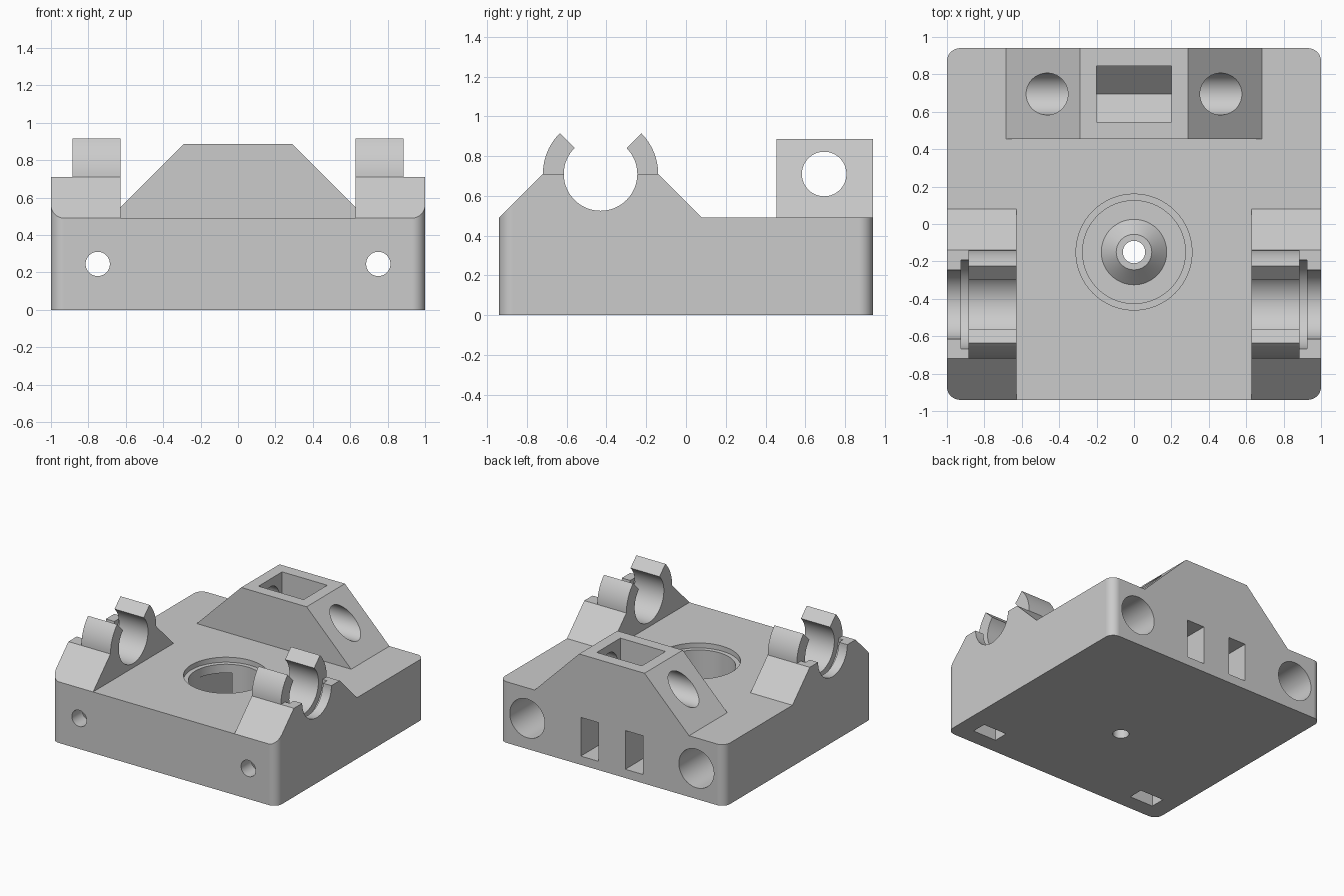
import bpy, bmesh
from math import sin, cos, pi, radians
from mathutils import Vector

cube = bpy.data.objects.get("Cube")
if cube:
    bpy.data.objects.remove(cube, do_unlink=True)

grey = bpy.data.materials.new("plain grey")
grey.use_nodes = True
colour = (0.6, 0.6, 0.6, 1)
grey.diffuse_color = colour
grey.node_tree.nodes["Principled BSDF"].inputs["Base Color"].default_value = colour


def arc(cx, cy, r, a0, a1, n):
    return [(cx + r * cos(a0 + (a1 - a0) * i / n), cy + r * sin(a0 + (a1 - a0) * i / n))
            for i in range(n + 1)]


def disc(cx, cy, r, n=64):
    return arc(cx, cy, r, 0, 2 * pi, n)[:-1]


def rect(a0, b0, a1, b1):
    return [(a0, b0), (a1, b0), (a1, b1), (a0, b1)]


def prism(axis, profile, lo, hi, name="cutter"):
    """Extrude a 2D profile along an axis."""
    place = {"x": lambda a, b, h: (h, a, b),
             "y": lambda a, b, h: (a, h, b),
             "z": lambda a, b, h: (a, b, h)}[axis]
    bm = bmesh.new()
    face = bm.faces.new([bm.verts.new(place(a, b, lo)) for a, b in profile])
    ext = bmesh.ops.extrude_face_region(bm, geom=[face])
    verts = [v for v in ext["geom"] if isinstance(v, bmesh.types.BMVert)]
    bmesh.ops.translate(bm, verts=verts, vec=Vector(place(0, 0, hi - lo)))
    bmesh.ops.recalc_face_normals(bm, faces=bm.faces)
    mesh = bpy.data.meshes.new(name)
    bm.to_mesh(mesh)
    bm.free()
    ob = bpy.data.objects.new(name, mesh)
    bpy.context.collection.objects.link(ob)
    ob.data.materials.append(grey)
    return ob


def combine(target, tool, operation="DIFFERENCE"):
    """Apply one boolean and discard the tool."""
    mod = target.modifiers.new("bool", "BOOLEAN")
    mod.operation, mod.solver, mod.object = operation, "EXACT", tool
    bpy.context.view_layer.update()
    graph = bpy.context.evaluated_depsgraph_get()
    mesh = bpy.data.meshes.new_from_object(target.evaluated_get(graph))
    target.modifiers.clear()
    target.data = mesh
    bpy.data.objects.remove(tool, do_unlink=True)


DECK = 0.49              # height of the flat deck
ROD_Y, ROD_Z = -0.43, 0.71   # centre of the snap clips
BLOCK_Y = 0.695          # centre of the rear block bore
HUB_Y = -0.15            # centre of the round recess

# Oversized body: deck, rear block and two clip supports
body = prism("z", rect(-1.2, -1.2, 1.2, 1.2), -0.2, DECK, "carriage_body")
block = [(-0.885, 0.29), (0.885, 0.29), (0.29, 0.885), (-0.29, 0.885)]
combine(body, prism("y", block, 0.455, 1.2), "UNION")
clip = [(-1.23, 0.2)] + arc(ROD_Y, ROD_Z, 0.29, pi, 0, 48) + [(0.37, 0.2)]
for s in (1, -1):
    combine(body, prism("x", clip, *sorted((s * 0.627, s * 1.2))), "UNION")

# Trim to the footprint with rounded corners
R, HX, HY = 0.07, 1.0, 0.94
outline = []
for i, (sx, sy) in enumerate([(1, 1), (-1, 1), (-1, -1), (1, -1)]):
    outline += arc(sx * (HX - R), sy * (HY - R), R, i * pi / 2, (i + 1) * pi / 2, 10)
combine(body, prism("z", outline, 0, 1.5), "INTERSECT")

for s in (1, -1):
    def span(a, b):
        return sorted((s * a, s * b))
    # Snap clip: outer shoulder, bore, retaining groove and open mouth
    combine(body, prism("x", rect(-1.1, ROD_Z, 0.3, 1.3), *span(0.885, 1.3)))
    combine(body, prism("x", disc(ROD_Y, ROD_Z, 0.185), *span(0.5, 1.3)))
    combine(body, prism("x", disc(ROD_Y, ROD_Z, 0.237), *span(0.885, 0.925)))
    mouth = [(ROD_Y, ROD_Z), (ROD_Y + 0.5, ROD_Z + 0.5), (ROD_Y - 0.5, ROD_Z + 0.5)]
    combine(body, prism("x", mouth, *span(0.5, 1.3)))
    # Long screw hole, wide rear bore and nut slot underneath
    combine(body, prism("y", disc(s * 0.75, 0.245, 0.065, 40), -1.3, 1.3))
    combine(body, prism("y", disc(s * 0.75, 0.245, 0.155), 0, 1.3))
    combine(body, prism("z", rect(s * 0.75 - 0.105, -0.81, s * 0.75 + 0.105, -0.69), -0.3, 0.36))

# Rear block: cross bore and pocket with a V floor
combine(body, prism("x", disc(BLOCK_Y, 0.71, 0.112), -1.2, 1.2))
w = 0.15
pocket = [(BLOCK_Y - w, 1.2), (BLOCK_Y - w, 0.65), (BLOCK_Y, 0.5),
          (BLOCK_Y + w, 0.65), (BLOCK_Y + w, 1.2)]
combine(body, prism("x", pocket, -0.2, 0.2))

# Round stepped recess with two slots leading out of the back
FLOOR = 0.07
combine(body, prism("z", disc(0, HUB_Y, 0.275), FLOOR, 1.2))
combine(body, prism("z", disc(0, HUB_Y, 0.31), 0.45, 1.2))
for s in (1, -1):
    a, b = sorted((s * 0.12, s * 0.275))
    combine(body, prism("y", rect(a, FLOOR, b, 0.38), HUB_Y, 1.3))

# Conical boss in the recess, drilled through
bpy.ops.mesh.primitive_cone_add(vertices=64, radius1=0.215, radius2=0.095, depth=0.12,
                                location=(0, HUB_Y, FLOOR + 0.02))
boss = bpy.context.object
boss.data.materials.append(grey)
combine(body, boss, "UNION")
combine(body, prism("z", disc(0, HUB_Y, 0.06, 40), -0.3, 1.2))

# Single material, smooth rounds with crisp edges
body.data.materials.clear()
body.data.materials.append(grey)
for p in body.data.polygons:
    p.material_index = 0
bpy.ops.object.select_all(action="DESELECT")
body.select_set(True)
bpy.context.view_layer.objects.active = body
bpy.ops.object.shade_smooth_by_angle(angle=radians(30))
weighted = body.modifiers.new("even_shading", "WEIGHTED_NORMAL")
weighted.keep_sharp = True
